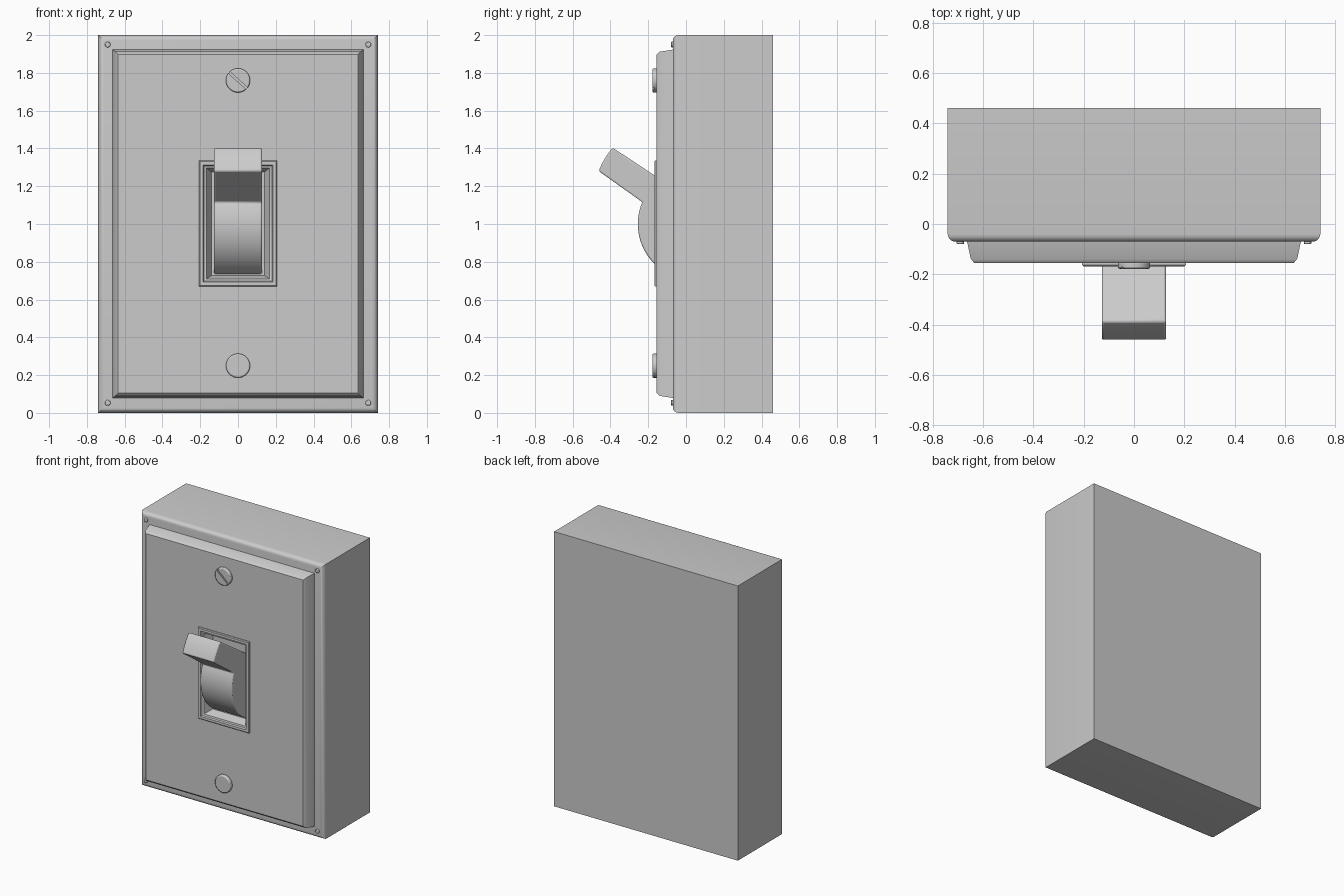
import bpy, bmesh, math

if "Cube" in bpy.data.objects:
    bpy.data.objects.remove(bpy.data.objects["Cube"])


def make(name, bm):
    mesh = bpy.data.meshes.new(name)
    bm.to_mesh(mesh)
    bm.free()
    obj = bpy.data.objects.new(name, mesh)
    bpy.context.collection.objects.link(obj)
    return obj


def smooth(obj, angle=35):
    bpy.ops.object.select_all(action='DESELECT')
    obj.select_set(True)
    bpy.context.view_layer.objects.active = obj
    bpy.ops.object.shade_smooth_by_angle(angle=math.radians(angle))


def bevel(obj, width, segments=2):
    mod = obj.modifiers.new("bevel", 'BEVEL')
    mod.width, mod.segments, mod.limit_method = width, segments, 'ANGLE'
    mod.angle_limit = math.radians(35)


def rect_shell(name, loops, cap_back=True, cap_front=True):
    """Skin rectangular loops (half width, bottom z, top z, y) from back to front."""
    bm = bmesh.new()
    rings = [[bm.verts.new((x, y, z)) for x, z in ((-w, z0), (w, z0), (w, z1), (-w, z1))]
             for w, z0, z1, y in loops]
    for a, b in zip(rings, rings[1:]):
        for j in range(4):
            k = (j + 1) % 4
            bm.faces.new((a[j], a[k], b[k], b[j]))
    if cap_back:
        bm.faces.new(rings[0][::-1])
    if cap_front:
        bm.faces.new(rings[-1])
    obj = make(name, bm)
    smooth(obj)
    return obj


def disc(name, x, z, r, y_back, y_front, edge):
    bpy.ops.mesh.primitive_cylinder_add(vertices=32, radius=r, depth=y_back - y_front,
                                        location=(x, (y_back + y_front) / 2, z),
                                        rotation=(math.pi / 2, 0, 0))
    obj = bpy.context.object
    obj.name = name
    smooth(obj)
    bevel(obj, edge)
    return obj


# Wall box with rounded front edge
R = 0.03
box = [(0.74, 0, 2, 0.46)]
for i in range(6):
    t = math.radians(18 * i)
    d = R * (1 - math.cos(t))
    box.append((0.74 - d, d, 2 - d, -0.04 - R * math.sin(t)))
rect_shell("wall_box", box)

# Tapered face plate, open in the middle for the switch
rect_shell("face_plate", [
    (0.665, 0.078, 1.925, -0.065), (0.662, 0.08, 1.922, -0.075),
    (0.648, 0.09, 1.912, -0.14), (0.634, 0.105, 1.898, -0.155),
    (0.195, 0.685, 1.32, -0.155)], cap_back=False, cap_front=False)

# Switch surround with a stepped, sloping recess
rect_shell("switch_surround", [
    (0.206, 0.67, 1.335, -0.15), (0.206, 0.67, 1.335, -0.163),
    (0.201, 0.675, 1.33, -0.168), (0.184, 0.692, 1.313, -0.168),
    (0.179, 0.697, 1.308, -0.158), (0.168, 0.708, 1.297, -0.153),
    (0.14, 0.728, 1.275, -0.09)], cap_back=False)

# Toggle: round rocker body and angled lever, extruded across x
CY, CZ, CR = 0.042, 1.0, 0.297
profile = []
for i in range(25):
    t = math.radians(-64 + i * (23 + 64) / 24)
    profile.append((CY - CR * math.cos(t), CZ + CR * math.sin(t)))
profile += [(-0.462, 1.28), (-0.447, 1.316), (-0.425, 1.355), (-0.403, 1.386),
            (-0.387, 1.403), (-0.164, 1.255), (-0.085, 1.203)]
bm = bmesh.new()
face = bm.faces.new([bm.verts.new((-0.128, y, z)) for y, z in profile])
ext = bmesh.ops.extrude_face_region(bm, geom=[face])
bmesh.ops.translate(bm, vec=(0.256, 0, 0),
                    verts=[v for v in ext["geom"] if isinstance(v, bmesh.types.BMVert)])
bmesh.ops.recalc_face_normals(bm, faces=bm.faces)
toggle = make("toggle_lever", bm)
smooth(toggle)
bevel(toggle, 0.008)

# Plate screws
top_screw = disc("top_screw", 0, 1.76, 0.064, -0.15, -0.178, 0.007)
disc("bottom_screw", 0, 0.25, 0.064, -0.15, -0.178, 0.007)

# Slot in the top screw
bpy.ops.mesh.primitive_cube_add(size=1, location=(0, -0.178, 1.76),
                                rotation=(0, math.radians(42), 0))
cutter = bpy.context.object
cutter.name = "slot_cutter"
cutter.scale = (0.2, 0.016, 0.012)
cutter.hide_render = True
cutter.display_type = 'WIRE'
slot = top_screw.modifiers.new("slot", 'BOOLEAN')
slot.operation, slot.object, slot.solver = 'DIFFERENCE', cutter, 'EXACT'

# Small corner pins
for sx, side in ((-1, "left"), (1, "right")):
    for z, level in ((0.053, "lower"), (1.95, "upper")):
        disc(f"corner_pin_{level}_{side}", sx * 0.69, z, 0.015, -0.06, -0.08, 0.004)
